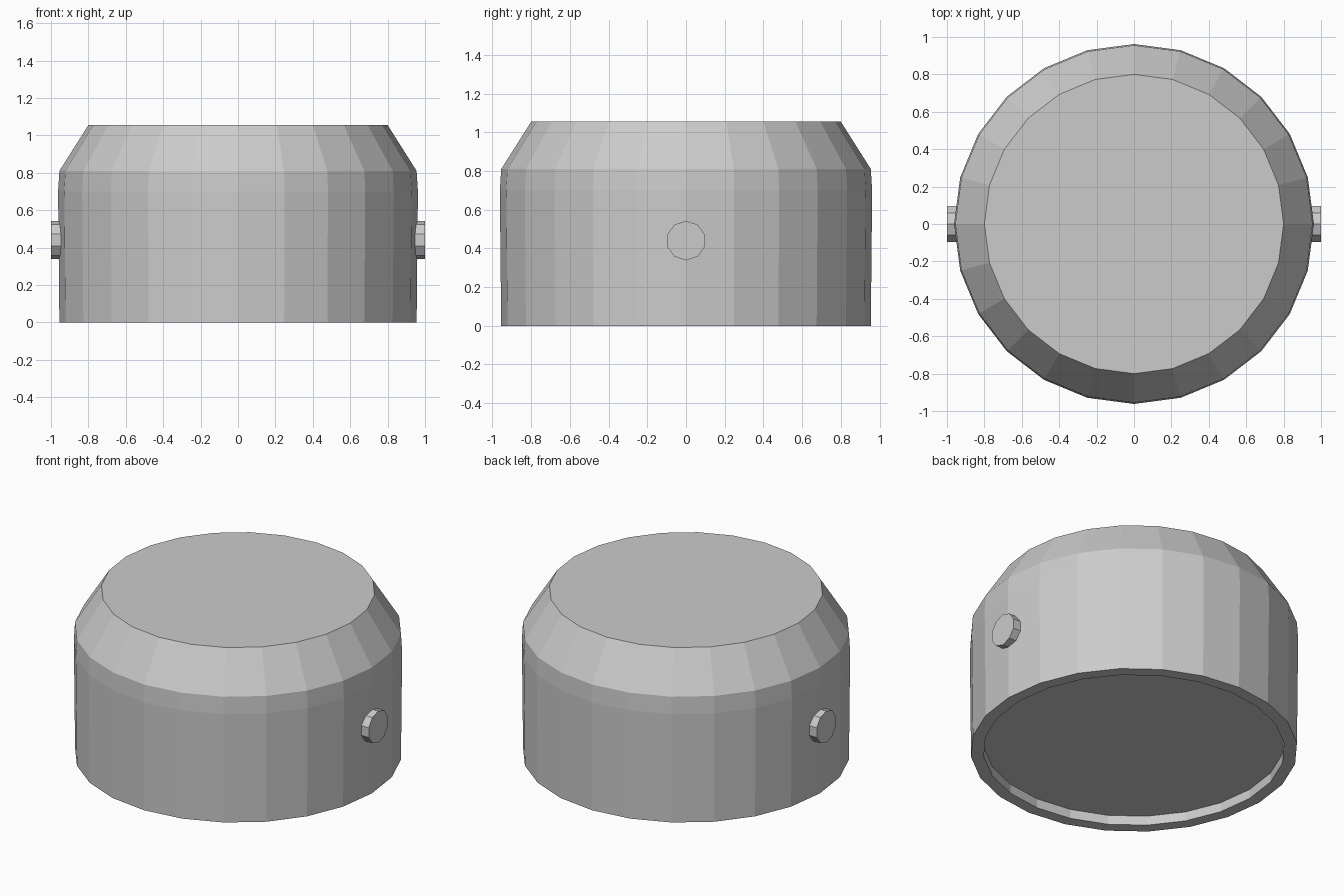
import bpy, bmesh, math

if "Cube" in bpy.data.objects:
    bpy.data.objects.remove(bpy.data.objects["Cube"])


def lathe(name, profile, sides):
    """Closed solid of revolution around z; both profile ends are capped."""
    bm = bmesh.new()
    rings = []
    for r, z in profile:
        angles = [2 * math.pi * i / sides for i in range(sides)]
        rings.append([bm.verts.new((r * math.cos(a), r * math.sin(a), z)) for a in angles])
    for low, high in zip(rings, rings[1:]):
        for i in range(sides):
            j = (i + 1) % sides
            bm.faces.new((low[i], low[j], high[j], high[i]))
    bm.faces.new(rings[0][::-1])
    bm.faces.new(rings[-1])
    bmesh.ops.recalc_face_normals(bm, faces=bm.faces)
    mesh = bpy.data.meshes.new(name)
    bm.to_mesh(mesh)
    bm.free()
    obj = bpy.data.objects.new(name, mesh)
    bpy.context.collection.objects.link(obj)
    return obj


# Cap body: recessed underside, rim, wall, chamfered shoulder, flat top
lathe("cap_body", [(0.88, 0.06), (0.88, 0.0), (0.955, 0.0), (0.962, 0.70),
                   (0.955, 0.81), (0.80, 1.055)], 24)

# Side pegs on left and right
for side, name in ((1, "right_peg"), (-1, "left_peg")):
    peg = lathe(name, [(0.102, 0.92), (0.102, 1.0)], 10)
    peg.rotation_euler = (0, side * math.pi / 2, 0)
    peg.location = (0, 0, 0.44)
